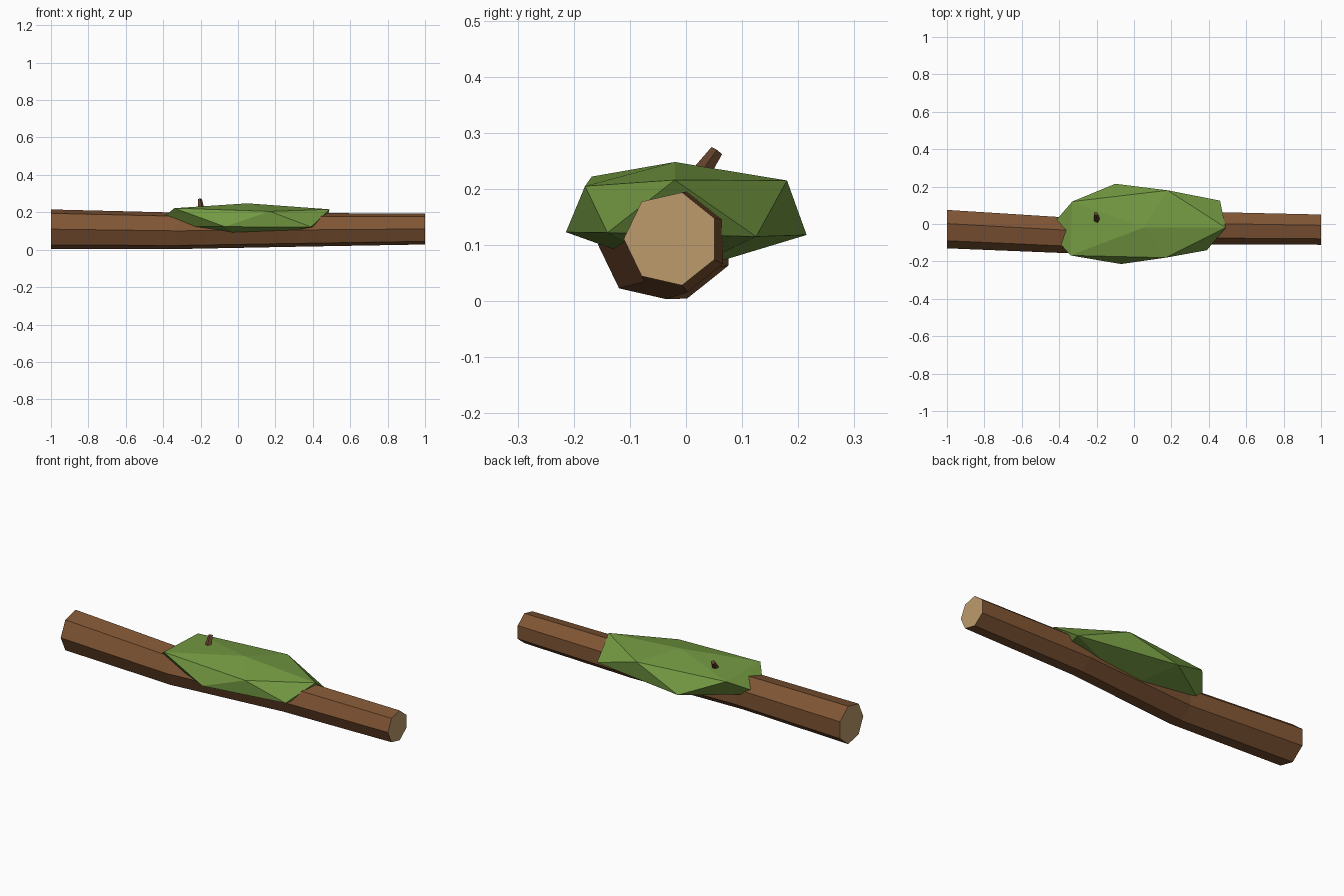
import bpy, bmesh, math
from mathutils import Vector

if "Cube" in bpy.data.objects:
    bpy.data.objects.remove(bpy.data.objects["Cube"])


def material(name, rgb):
    # sRGB 0-255 to linear
    lin = [(c / 255 / 12.92) if c <= 10 else ((c / 255 + 0.055) / 1.055) ** 2.4 for c in rgb]
    m = bpy.data.materials.new(name)
    m.diffuse_color = (*lin, 1)
    m.use_nodes = True
    m.node_tree.nodes["Principled BSDF"].inputs["Base Color"].default_value = m.diffuse_color
    return m


BARK = material("bark brown", (128, 85, 52))
WOOD = material("cut wood tan", (188, 155, 108))
MOSS = material("moss green", (116, 154, 66))
TWIG = material("dark twig brown", (98, 66, 45))


def finish(name, bm, mats):
    bmesh.ops.recalc_face_normals(bm, faces=bm.faces)
    me = bpy.data.meshes.new(name)
    bm.to_mesh(me)
    bm.free()
    for m in mats:
        me.materials.append(m)
    ob = bpy.data.objects.new(name, me)
    bpy.context.collection.objects.link(ob)
    return ob


def tube(name, rings, sides, u, v, mats):
    """Loft polygon rings (centre, radius) in the plane u, v; caps use the last material."""
    bm = bmesh.new()
    loops = []
    for c, r in rings:
        loop = []
        for i in range(sides):
            a = math.pi + 2 * math.pi * i / sides
            loop.append(bm.verts.new(Vector(c) + r * (math.cos(a) * u + math.sin(a) * v)))
        loops.append(loop)
    for a, b in zip(loops, loops[1:]):
        for i in range(sides):
            j = (i + 1) % sides
            bm.faces.new((a[i], a[j], b[j], b[i]))
    for loop in (loops[0], loops[-1]):
        bm.faces.new(loop).material_index = len(mats) - 1
    return finish(name, bm, mats)


# Log: seven-sided, slightly bent and tapering
tube("log", [((-1, -0.022, 0.110), 0.108),
             ((-0.33, -0.057, 0.101), 0.100),
             ((0.33, -0.017, 0.106), 0.092),
             ((1, -0.026, 0.111), 0.085)],
     7, Vector((0, 1, 0)), Vector((0, 0, 1)), [BARK, WOOD])

# Moss patch: stretched irregular icosahedron draped over the log
upper = [(0.49, -0.02, 0.216), (0.18, 0.18, 0.215), (-0.33, 0.12, 0.218),
         (-0.34, -0.168, 0.222), (0.17, -0.18, 0.205)]
lower = [(0.46, 0.125, 0.115), (-0.10, 0.215, 0.118), (-0.46, -0.03, 0.125),
         (-0.07, -0.214, 0.123), (0.39, -0.14, 0.122)]
bm = bmesh.new()
top = bm.verts.new((0.05, -0.02, 0.248))
bottom = bm.verts.new((0.03, -0.01, 0.05))
U = [bm.verts.new(p) for p in upper]
L = [bm.verts.new(p) for p in lower]
for i in range(5):
    j = (i + 1) % 5
    bm.faces.new((top, U[i], U[j]))
    bm.faces.new((U[i], L[i], U[j]))
    bm.faces.new((L[i], L[j], U[j]))
    bm.faces.new((bottom, L[j], L[i]))
finish("moss", bm, [MOSS])

# Broken twig stub leaning backwards out of the log
base, tip = Vector((-0.19, -0.02, 0.16)), Vector((-0.205, 0.055, 0.268))
axis = (tip - base).normalized()
u = axis.cross(Vector((0, 1, 0))).normalized()
tube("twig_stub", [(base, 0.026), (tip, 0.012)], 5, u, axis.cross(u), [TWIG])
